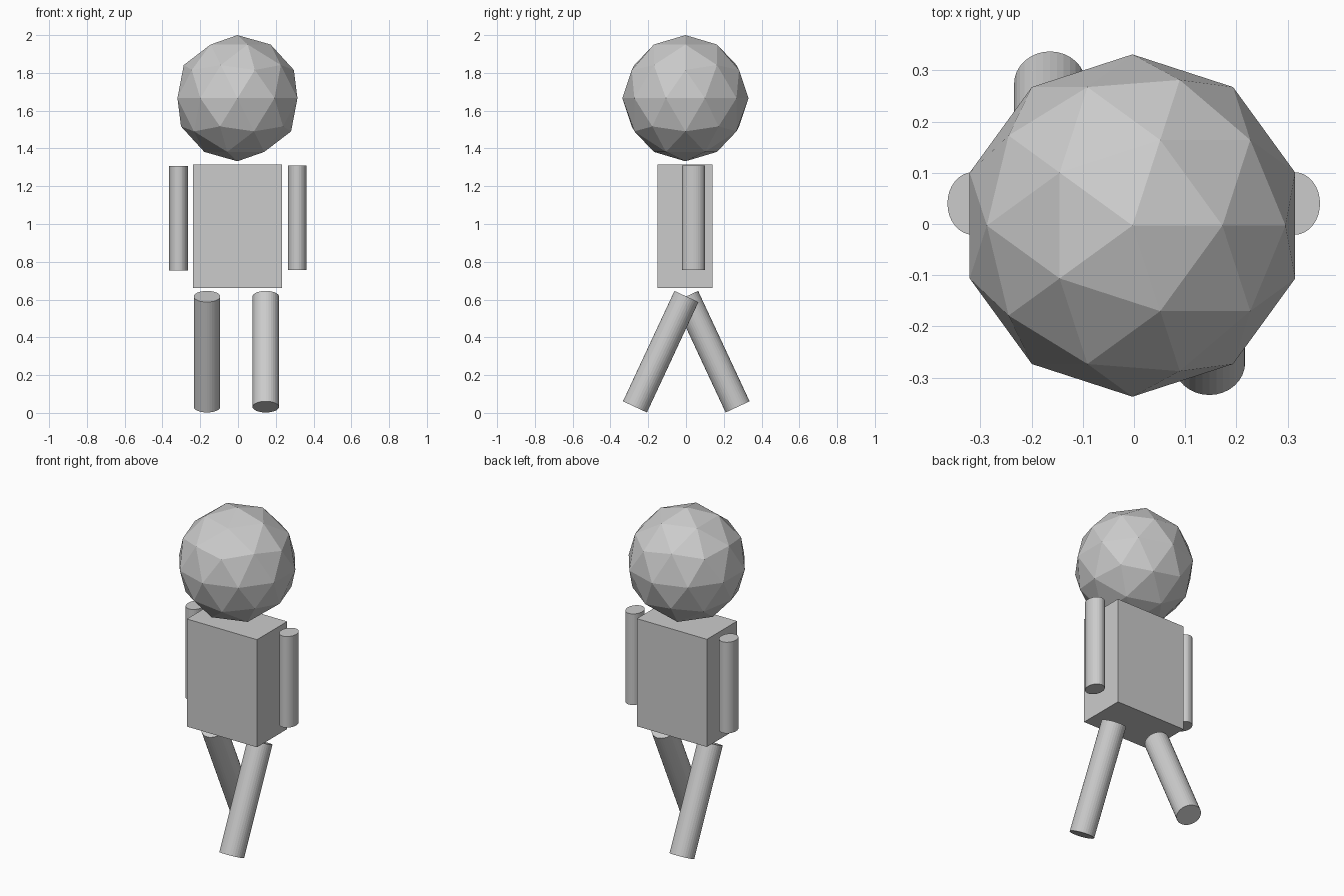
import bpy
from math import radians

if "Cube" in bpy.data.objects:
    bpy.data.objects.remove(bpy.data.objects["Cube"])


def finish(name, scale=(1, 1, 1)):
    obj = bpy.context.object
    obj.name = name
    obj.scale = scale
    return obj


def limb(name, loc, rx, ry, length, tilt=0.0):
    """32-sided rod, oval in section, tilted about the x axis."""
    bpy.ops.mesh.primitive_cylinder_add(
        vertices=32, radius=1, depth=1, location=loc, rotation=(radians(tilt), 0, 0))
    return finish(name, (rx, ry, length))


# Head: faceted ball
bpy.ops.mesh.primitive_ico_sphere_add(
    subdivisions=2, radius=0.334, location=(-0.003, -0.003, 1.666))
finish("head")

# Torso: plain box
bpy.ops.mesh.primitive_cube_add(size=1, location=(-0.003, -0.005, 0.989))
finish("torso", (0.471, 0.29, 0.653))

# Arms hang straight down, slightly behind the middle
for side, x, z in (("left", -0.315, 1.03), ("right", 0.314, 1.034)):
    limb(side + "_arm", (x, 0.04, z), 0.049, 0.061, 0.553)

# Legs in mid stride: one back, one forward
for side, x, y, tilt in (("left", -0.164, 0.137, 25), ("right", 0.147, -0.134, -25)):
    limb(side + "_leg", (x, y, 0.324), 0.07, 0.07, 0.645, tilt)
